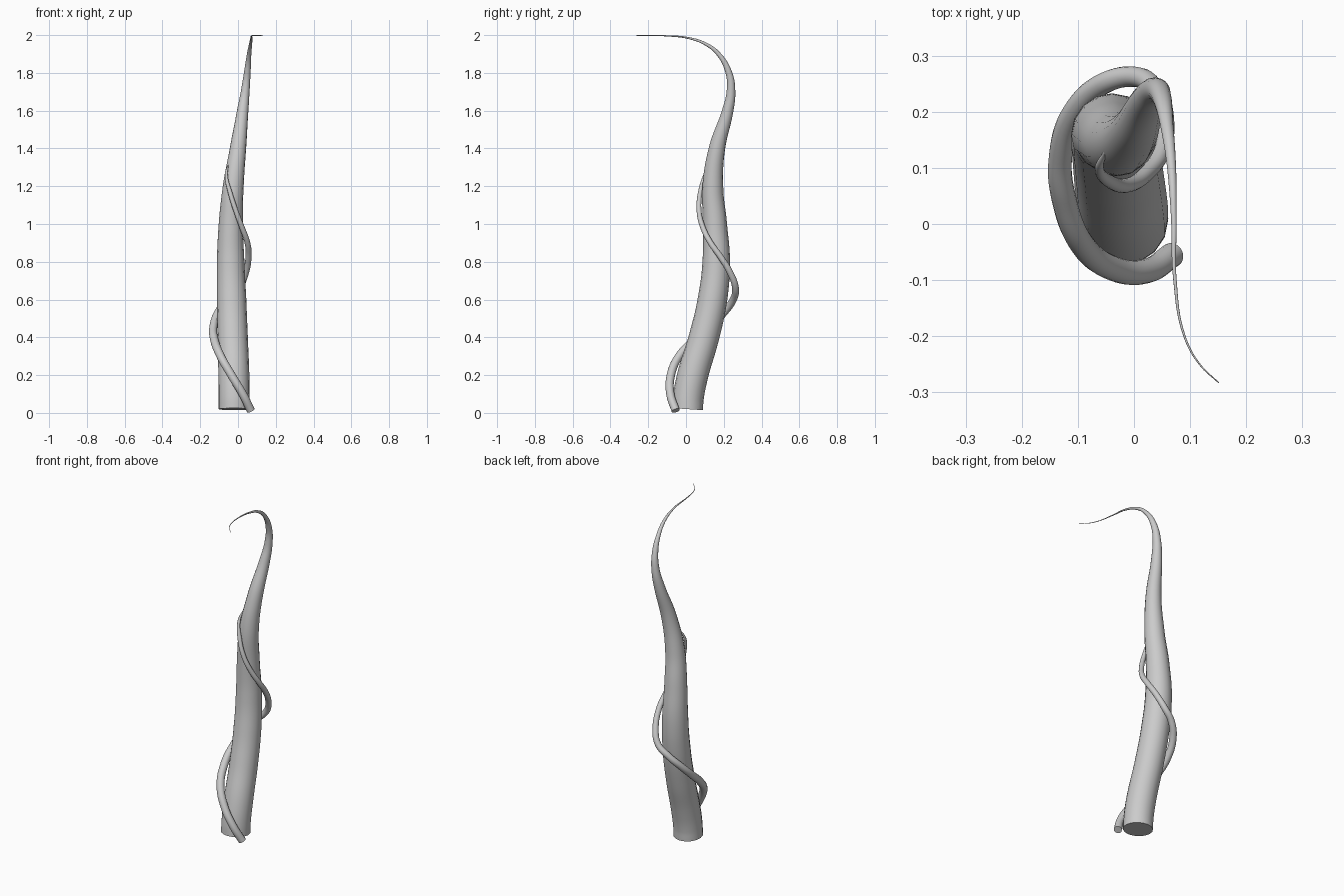
import bpy, math


def tube(name, points):
    """Sweep a round section along a smooth path of (x, y, z, radius)."""
    curve = bpy.data.curves.new(name, 'CURVE')
    curve.dimensions = '3D'
    curve.bevel_depth = 1.0
    curve.bevel_resolution = 6
    curve.resolution_u = 8
    curve.use_fill_caps = True
    spline = curve.splines.new('BEZIER')
    spline.bezier_points.add(len(points) - 1)
    for bp, (x, y, z, r) in zip(spline.bezier_points, points):
        bp.co = (x, y, z)
        bp.radius = r
        bp.handle_left_type = bp.handle_right_type = 'AUTO'
    obj = bpy.data.objects.new(name, curve)
    bpy.context.collection.objects.link(obj)
    bpy.ops.object.select_all(action='DESELECT')
    obj.select_set(True)
    bpy.context.view_layer.objects.active = obj
    bpy.ops.object.convert(target='MESH')
    bpy.ops.object.shade_smooth_by_angle(angle=math.radians(40))
    return bpy.context.object


# Main stem, tapering to a curled tip
tube("main_stem", [
    (-.021, .008, .02, .082), (-.021, .012, .08, .082),
    (-.022, .036, .20, .082), (-.028, .095, .40, .080),
    (-.034, .140, .60, .078), (-.039, .160, .80, .073),
    (-.038, .153, 1.00, .064), (-.025, .142, 1.20, .055),
    (0, .164, 1.40, .043), (.025, .221, 1.60, .030),
    (.038, .238, 1.70, .023), (.049, .227, 1.80, .0175),
    (.059, .172, 1.90, .0115), (.067, .100, 1.955, .008),
    (.071, .010, 1.985, .005), (.073, -.100, 1.996, .003),
    (.090, -.200, 1.998, .002), (.117, -.250, 1.998, .0015),
    (.151, -.283, 1.998, .001)])

# Thin vine winding up around the stem
tube("winding_vine", [
    (.068, -.055, .012, .022), (.025, -.083, .10, .022),
    (-.035, -.080, .20, .022), (-.092, -.037, .30, .022),
    (-.126, .050, .39, .022), (-.131, .120, .45, .021),
    (-.107, .200, .53, .020), (-.055, .250, .60, .019),
    (.005, .262, .66, .018), (.040, .235, .74, .017),
    (.056, .180, .83, .016), (.050, .130, .90, .015),
    (.022, .090, .98, .014), (-.008, .070, 1.06, .013),
    (-.040, .074, 1.16, .012), (-.062, .100, 1.26, .008),
    (-.050, .130, 1.32, .003)])
